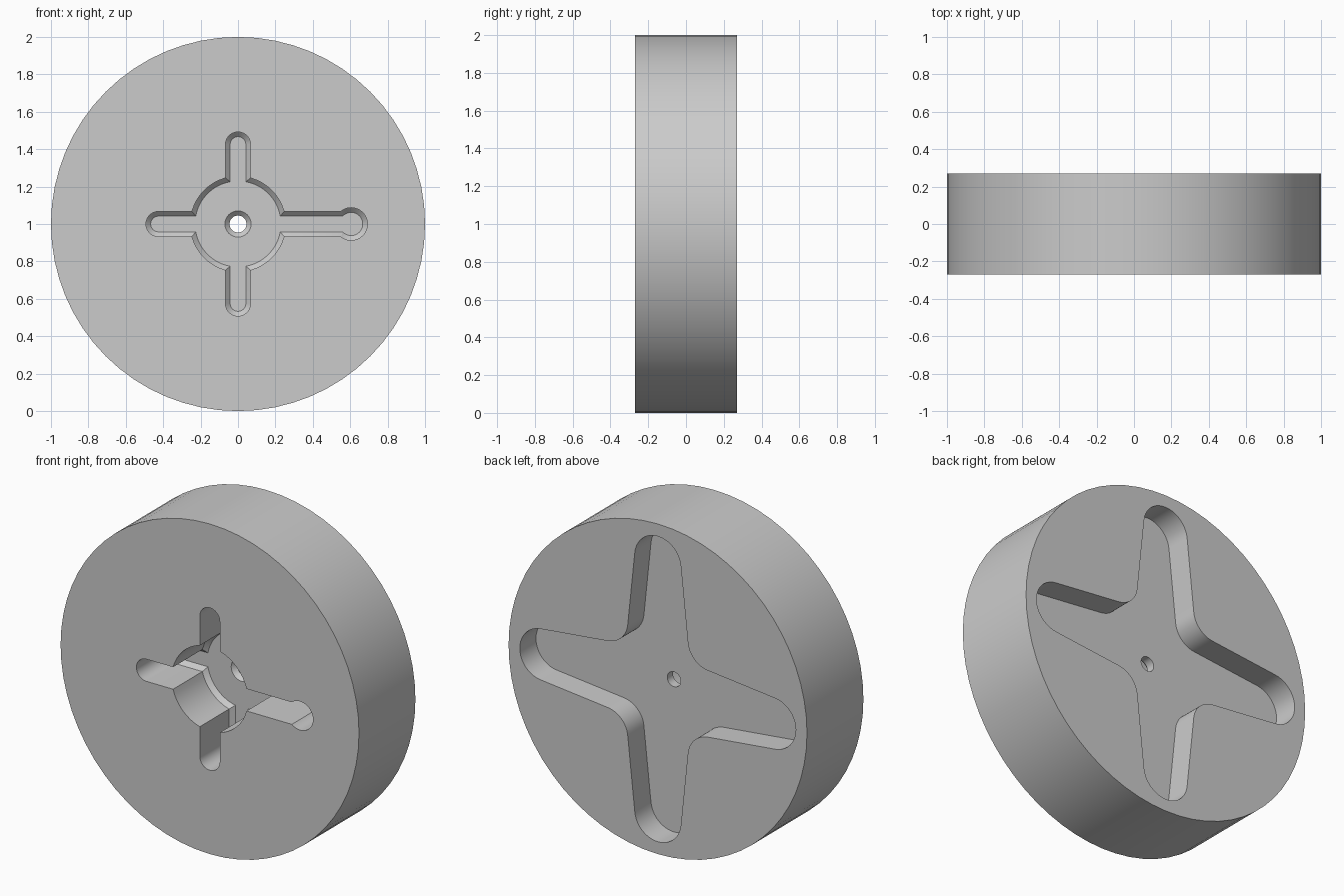
import bpy, bmesh
from math import sin, cos, pi, radians

if "Cube" in bpy.data.objects:
    bpy.data.objects.remove(bpy.data.objects["Cube"], do_unlink=True)

HALF = 0.27            # half the wheel thickness
FRONT_FLOOR = 0.035    # y of the front recess floor
BACK_FLOOR = 0.115     # y of the back recess floor
CHAMFER = 0.025


def arc(cx, cz, r, a0, a1, n):
    return [(cx + r * cos(a0 + (a1 - a0) * i / n), cz + r * sin(a0 + (a1 - a0) * i / n))
            for i in range(n + 1)]


def circle(x, r, n=48):
    return arc(x, 0, r, 0, 2 * pi, n)[:-1]


def slot(a, b, r, upright=False):
    pts = arc(b, 0, r, -pi / 2, pi / 2, 16) + arc(a, 0, r, pi / 2, 3 * pi / 2, 16)
    return [(-z, x) for x, z in pts] if upright else pts


def loft(name, layers):
    """Solid through matching outlines; each layer is (y, outline)."""
    bm = bmesh.new()
    rings = [[bm.verts.new((x, y, z + 1)) for x, z in pts] for y, pts in layers]
    for lo, hi in zip(rings, rings[1:]):
        for i in range(len(lo)):
            j = (i + 1) % len(lo)
            bm.faces.new((lo[i], lo[j], hi[j], hi[i]))
    bm.faces.new(rings[0])
    bm.faces.new(rings[-1])
    bmesh.ops.recalc_face_normals(bm, faces=bm.faces)
    mesh = bpy.data.meshes.new(name)
    bm.to_mesh(mesh)
    bm.free()
    obj = bpy.data.objects.new(name, mesh)
    bpy.context.collection.objects.link(obj)
    return obj


def front_pocket(name, outline, r):
    """Front recess with a chamfer around its floor."""
    return loft(name, [(-HALF - 0.1, outline(r)), (FRONT_FLOOR - CHAMFER, outline(r)),
                       (FRONT_FLOOR, outline(r - CHAMFER))])


def star_outline(reach=0.77, r=0.155, fillet=0.15, taper=radians(6)):
    """Four tapered round-ended arms with filleted inner corners."""
    f = (reach * sin(taper) + r + fillet) / (sin(taper) + cos(taper))
    side = pi / 2 - taper
    arm = arc(reach, 0, r, -side, side, 20)
    arm += arc(f, f, fillet, side + pi, taper + pi, 12)
    pts = []
    for _ in range(4):
        pts += arm
        arm = [(-z, x) for x, z in arm]
    return pts


# Wheel body
wheel = loft("wheel_body", [(-HALF, circle(0, 1, 64)), (HALF, circle(0, 1, 64))])

# Recesses and centre hole
cutters = [
    front_pocket("hub_recess", lambda r: circle(0, r), 0.255),
    front_pocket("upright_slot", lambda r: slot(-0.425, 0.425, r, True), 0.067),
    front_pocket("level_slot", lambda r: slot(-0.425, 0.605, r), 0.067),
    front_pocket("keyhole_end", lambda r: circle(0.605, r), 0.087),
    loft("star_recess", [(BACK_FLOOR, star_outline()), (HALF + 0.1, star_outline())]),
    loft("axle_hole", [(-0.1, circle(0, 0.07)), (FRONT_FLOOR, circle(0, 0.07)),
                       (FRONT_FLOOR + CHAMFER, circle(0, 0.045)), (0.2, circle(0, 0.045))]),
]
for cutter in cutters:
    cutter.hide_render = True
    mod = wheel.modifiers.new(cutter.name, "BOOLEAN")
    mod.operation = "DIFFERENCE"
    mod.solver = "EXACT"
    mod.object = cutter

# Bake the cuts and drop the cutters
bpy.ops.object.select_all(action="DESELECT")
bpy.context.view_layer.objects.active = wheel
wheel.select_set(True)
for mod in list(wheel.modifiers):
    bpy.ops.object.modifier_apply(modifier=mod.name)
for cutter in cutters:
    bpy.data.objects.remove(cutter, do_unlink=True)

# Plain grey finish
grey = bpy.data.materials.new("plain_grey")
grey.use_nodes = True
color = (0.6, 0.6, 0.6, 1)
grey.diffuse_color = color
grey.node_tree.nodes["Principled BSDF"].inputs["Base Color"].default_value = color
wheel.data.materials.clear()
wheel.data.materials.append(grey)
bpy.ops.object.shade_smooth_by_angle(angle=radians(30))
